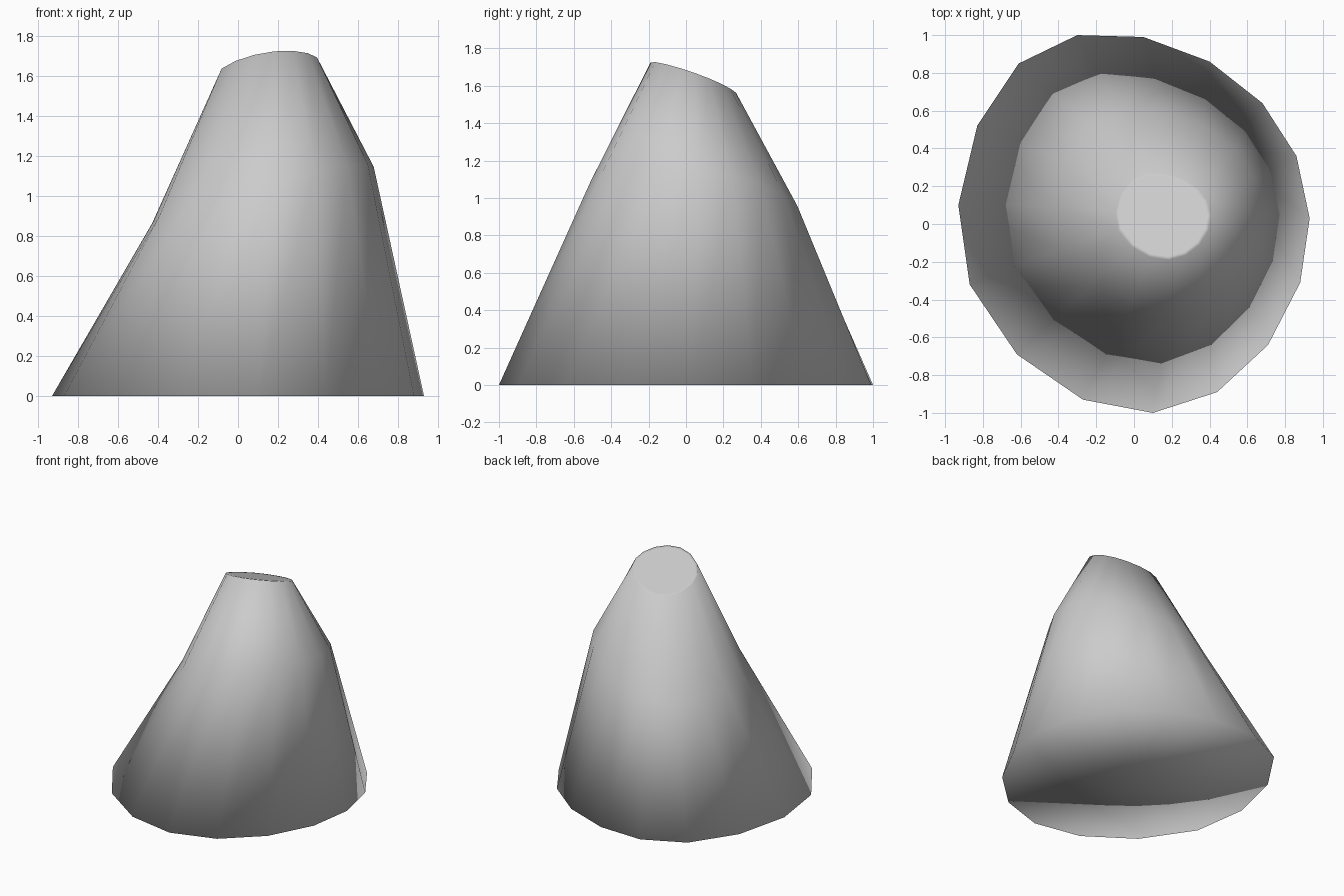
import bpy, bmesh

if "Cube" in bpy.data.objects:
    bpy.data.objects.remove(bpy.data.objects["Cube"])

# Uneven 16-sided footprint of the mound
base = [(.93, .03), (.86, .36), (.68, .64), (.40, .86), (.05, .99), (-.30, 1.0),
        (-.61, .85), (-.83, .52), (-.93, .10), (-.87, -.32), (-.62, -.69),
        (-.27, -.93), (.10, -1.0), (.44, -.89), (.71, -.64), (.88, -.31)]

# Layers: scale x, scale y, centre x, centre y, height, tilt along x, tilt along y
layers = [(1, 1, 0, 0, 0, 0, 0),
          (.595, .556, .125, .045, 1.01, .25, -.11),
          (.272, .23, .155, .04, 1.64, .12, -.35)]

bm = bmesh.new()
rings = []
for sx, sy, cx, cy, h, tx, ty in layers:
    rings.append([bm.verts.new((cx + x * sx, cy + y * sy,
                                h + tx * x * sx + ty * y * sy)) for x, y in base])

# Side walls
n = len(base)
for lo, hi in zip(rings, rings[1:]):
    for i in range(n):
        j = (i + 1) % n
        bm.faces.new((lo[i], lo[j], hi[j], hi[i]))

# Flat floor as a fan, slanted top cap with a narrow inset rim
floor = bm.faces.new(rings[0][::-1])
top = bm.faces.new(rings[-1])
bmesh.ops.poke(bm, faces=[floor])
bmesh.ops.inset_individual(bm, faces=[top], thickness=.02)
for f in bm.faces:
    f.smooth = True

mesh = bpy.data.meshes.new("tapered_mound")
bm.to_mesh(mesh)
bm.free()
bpy.context.collection.objects.link(bpy.data.objects.new("tapered_mound", mesh))
